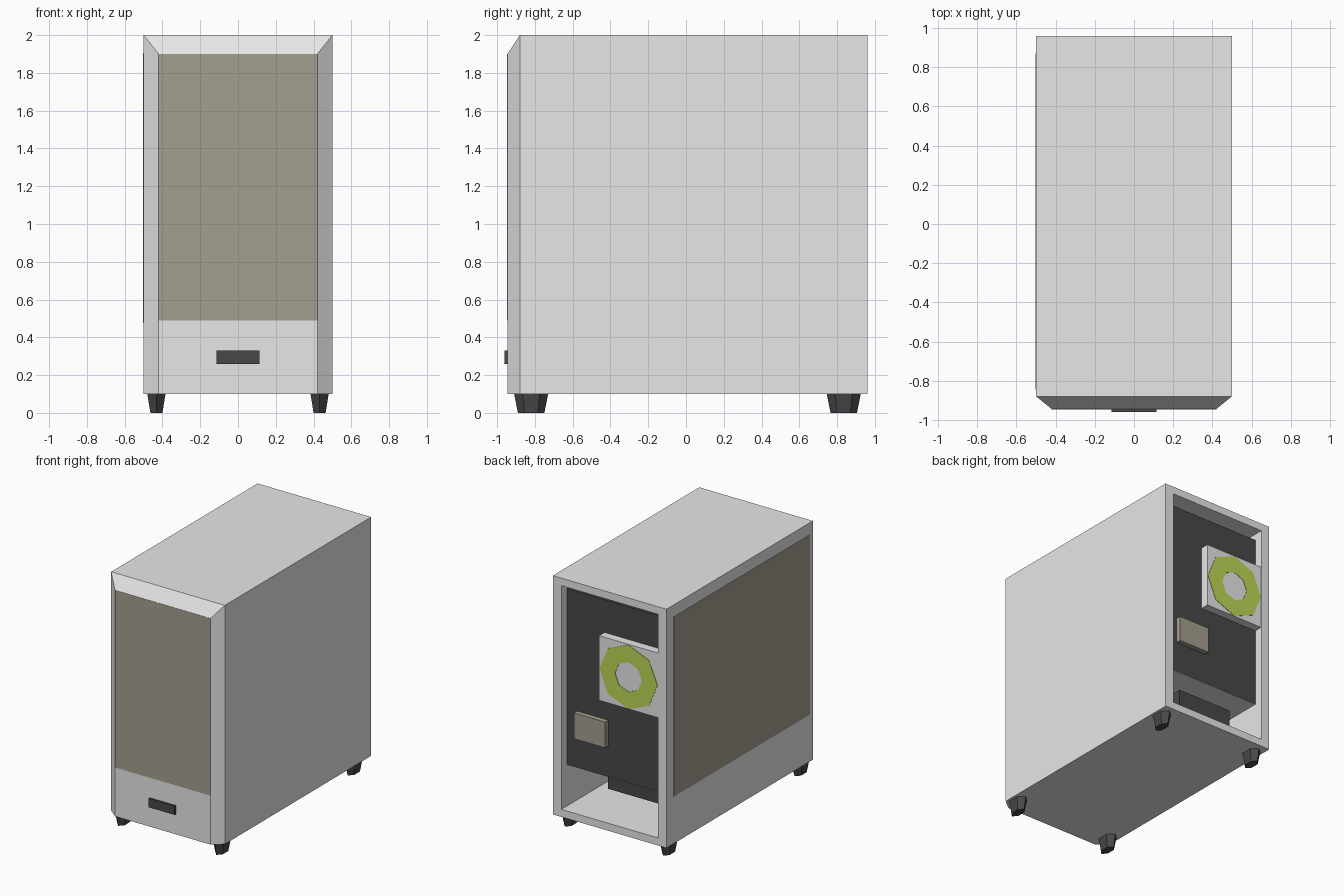
import bpy
import bmesh
from math import cos, sin, pi

old = bpy.data.objects.get("Cube")
if old:
    bpy.data.objects.remove(old, do_unlink=True)


def make_material(name, r, g, b):
    mat = bpy.data.materials.new(name)
    mat.use_nodes = True
    mat.diffuse_color = (r, g, b, 1)
    mat.node_tree.nodes["Principled BSDF"].inputs["Base Color"].default_value = (r, g, b, 1)
    return mat


white = make_material("white_metal", 0.8, 0.8, 0.8)
dark = make_material("dark_plastic", 0.065, 0.065, 0.065)
glass = make_material("smoky_tan", 0.376, 0.345, 0.28)
green = make_material("lime_green", 0.5, 0.68, 0.09)


def loft(name, loops, mat, closed=False):
    """Bridge a list of equal-length point loops; cap both ends unless closed."""
    bm = bmesh.new()
    rings = [[bm.verts.new(p) for p in loop] for loop in loops]
    pairs = list(zip(rings, rings[1:]))
    if closed:
        pairs.append((rings[-1], rings[0]))
    else:
        bm.faces.new(rings[0])
        bm.faces.new(rings[-1])
    n = len(rings[0])
    for a, b in pairs:
        for i in range(n):
            j = (i + 1) % n
            bm.faces.new((a[i], a[j], b[j], b[i]))
    bmesh.ops.recalc_face_normals(bm, faces=bm.faces)
    mesh = bpy.data.meshes.new(name)
    bm.to_mesh(mesh)
    bm.free()
    mesh.materials.append(mat)
    obj = bpy.data.objects.new(name, mesh)
    bpy.context.collection.objects.link(obj)
    return obj


def rect(y, x0, x1, z0, z1):
    return [(x0, y, z0), (x1, y, z0), (x1, y, z1), (x0, y, z1)]


def box(name, xs, ys, zs, mat):
    return loft(name, [rect(y, *xs, *zs) for y in ys], mat)


def polygon(y, radius, cx, cz, sides=8):
    return [(cx + radius * cos(2 * pi * i / sides), y,
             cz + radius * sin(2 * pi * i / sides)) for i in range(sides)]


# Hollow case with a chamfered front and an open back
IN = 0.425
loft("case_shell", [
    rect(-0.945, -0.42, 0.42, 0.1, 1.9),
    rect(-0.88, -0.5, 0.5, 0.1, 2),
    rect(0.96, -0.5, 0.5, 0.1, 2),
    rect(0.96, -IN, IN, 0.16, 1.94),
    rect(-0.85, -IN, IN, 0.16, 1.94),
], white)

# Tinted panels and front slot
box("front_panel", (-0.42, 0.42), (-0.947, -0.943), (0.49, 1.9), glass)
box("side_window", (-0.502, -0.498), (-0.845, 0.87), (0.475, 1.905), glass)
box("front_slot", (-0.115, 0.115), (-0.96, -0.94), (0.26, 0.33), dark)

# Interior parts seen through the back
box("inner_board", (-IN, IN), (0.86, 0.89), (0.49, 1.89), dark)
box("inner_shelf", (-IN, IN), (-0.85, 0.889), (0.488, 0.51), white)
box("lower_unit", (-0.306, 0.174), (0.2, 0.733), (0.305, 0.46), dark)
box("port_block", (0.06, 0.335), (0.88, 0.93), (0.735, 0.94), glass)
box("fan_housing", (-0.424, 0.095), (0.88, 0.957), (1.115, 1.63), white)

# Octagonal fan ring
CX, CZ = -0.165, 1.37
loft("fan_ring", [polygon(y, r, CX, CZ) for y, r in
                  ((0.955, 0.255), (0.96, 0.255), (0.96, 0.118), (0.955, 0.118))],
     green, closed=True)


# Tapered six-sided feet
def foot_loop(cx, cy, rx, ry, z):
    s = rx / cos(pi / 6)
    return [(cx + s * sin(i * pi / 3), cy + ry * cos(i * pi / 3), z) for i in range(6)]


for side, sx in (("left", 1), ("right", -1)):
    for end, cy in (("front", -0.82), ("rear", 0.835)):
        cx = sx * 0.432
        loft(f"{end}_{side}_foot", [foot_loop(cx, cy, 0.032, 0.07, 0),
                                    foot_loop(cx, cy, 0.048, 0.09, 0.1)], dark)
